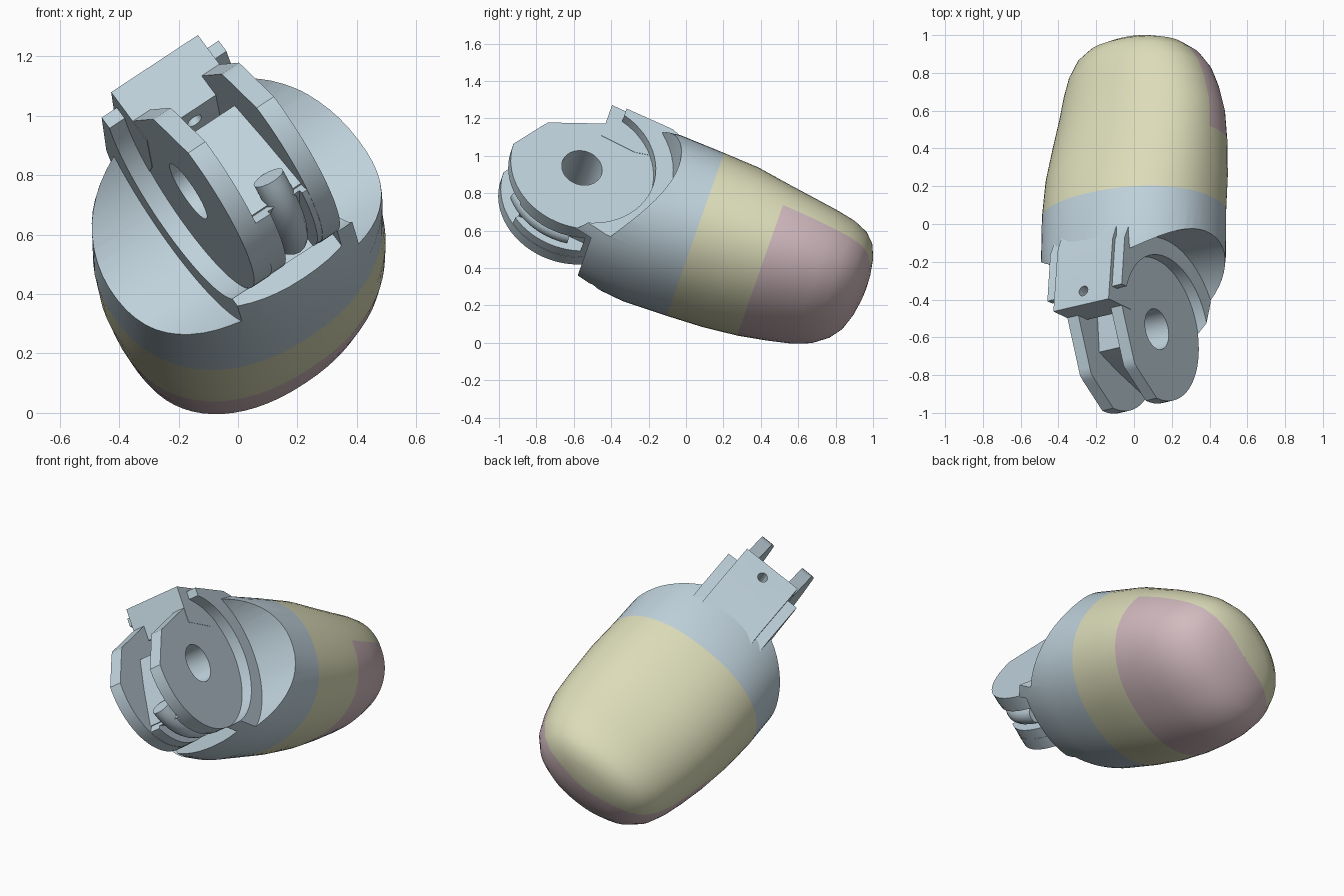
import bpy, bmesh
from math import sin, cos, pi, radians, copysign
from mathutils import Matrix, Vector

cube = bpy.data.objects.get("Cube")
if cube:
    bpy.data.objects.remove(cube, do_unlink=True)

# Finger frame: local x = hinge axis, y = toward the tip, z = nail side
across = Vector((0.82, 0.19, 0.54)).normalized()
along = Vector((0, 0.943, -0.333)).normalized()
along = (along - across * along.dot(across)).normalized()
nail = across.cross(along)
FRAME = Matrix.Translation((0, 0.05, 0.58)) @ Matrix((across, along, nail)).transposed().to_4x4()
HY, HZ = -0.69, 0.04          # hinge centre


def material(name, color):
    m = bpy.data.materials.new(name)
    m.use_nodes = True
    m.diffuse_color = (*color, 1)
    bsdf = m.node_tree.nodes["Principled BSDF"]
    bsdf.inputs["Base Color"].default_value = (*color, 1)
    bsdf.inputs["Roughness"].default_value = 0.7
    return m


grey = material("pale blue grey", (0.52, 0.64, 0.71))
cream = material("cream yellow", (0.72, 0.72, 0.49))
pink = material("dusty pink", (0.64, 0.49, 0.52))


def add_object(name, bm, mats=(grey,)):
    bmesh.ops.recalc_face_normals(bm, faces=bm.faces)
    mesh = bpy.data.meshes.new(name)
    bm.to_mesh(mesh)
    bm.free()
    for m in mats:
        mesh.materials.append(m)
    ob = bpy.data.objects.new(name, mesh)
    bpy.context.collection.objects.link(ob)
    ob.matrix_world = FRAME
    return ob


def prism(name, outline, x0, x1):
    """Extrude a (y, z) outline along the hinge axis."""
    bm = bmesh.new()
    face = bm.faces.new([bm.verts.new((x0, y, z)) for y, z in outline])
    new = bmesh.ops.extrude_face_region(bm, geom=[face])["geom"]
    verts = [g for g in new if isinstance(g, bmesh.types.BMVert)]
    bmesh.ops.translate(bm, verts=verts, vec=(x1 - x0, 0, 0))
    return add_object(name, bm)


def box_outline(y0, y1, z0, z1):
    return [(y0, z0), (y1, z0), (y1, z1), (y0, z1)]


def disc(r, flats=(), n=64):
    """Circle round the hinge, trimmed by flats given as (angle, distance)."""
    pts = []
    for i in range(n):
        t = 2 * pi * i / n
        reach = r
        for angle, dist in flats:
            facing = cos(t - radians(angle))
            if facing > 0:
                reach = min(reach, dist / facing)
        pts.append((HY + reach * cos(t), HZ + reach * sin(t)))
    return pts


def cut(ob, cutters):
    for c in cutters:
        c.hide_render = True
        mod = ob.modifiers.new("cut", "BOOLEAN")
        mod.operation, mod.solver, mod.object = "DIFFERENCE", "EXACT", c
    bpy.context.view_layer.update()
    graph = bpy.context.evaluated_depsgraph_get()
    mesh = bpy.data.meshes.new_from_object(ob.evaluated_get(graph))
    ob.modifiers.clear()
    ob.data = mesh


def smooth(ob, angle=32):
    bpy.ops.object.select_all(action="DESELECT")
    ob.select_set(True)
    bpy.context.view_layer.objects.active = ob
    bpy.ops.object.shade_smooth_by_angle(angle=radians(angle))


# Fingertip body: y, half width, half height, centre x, centre z
sections = [
    (-0.64, 0.44, 0.385, 0, 0.03), (-0.45, 0.48, 0.41, 0, 0.005), (-0.25, 0.495, 0.435, 0, 0.005),
    (0, 0.50, 0.42, 0, 0), (0.2, 0.50, 0.405, 0.01, -0.01),
    (0.39, 0.485, 0.375, 0.02, -0.025), (0.55, 0.465, 0.345, 0.03, -0.03),
    (0.68, 0.435, 0.325, 0.03, -0.025), (0.78, 0.40, 0.30, 0.03, -0.015),
    (0.86, 0.345, 0.26, 0.03, 0), (0.91, 0.275, 0.21, 0.03, 0.01),
    (0.94, 0.18, 0.14, 0.03, 0.02), (0.955, 0.08, 0.06, 0.03, 0.02),
    (0.958, 0.01, 0.008, 0.03, 0.02)]
N = 64


def superellipse(t):
    return [copysign(abs(f(t)) ** (2 / 2.2), f(t)) for f in (cos, sin)]


bm = bmesh.new()
rings = []
for y, rx, rz, cx, cz in sections:
    pts = [superellipse(2 * pi * i / N) for i in range(N)]
    rings.append([bm.verts.new((cx + rx * p, y, cz + rz * q)) for p, q in pts])
for k, (lo, hi) in enumerate(zip(rings, rings[1:])):
    for i in range(N):
        f = bm.faces.new((lo[i], lo[(i + 1) % N], hi[(i + 1) % N], hi[i]))
        # grey collar, cream sleeve and nail side, pink pad on the palm side
        palm = i >= N // 2 - 1 or i == 0
        f.material_index = 0 if k < 3 else (2 if k >= 5 and palm else 1)
bm.faces.new(rings[0])
bm.faces.new(rings[-1]).material_index = 2
body = add_object("fingertip_body", bm, (grey, cream, pink))

# Hinge lugs, web and palm-side filler between them
lugs = [prism(side + "_hinge_lug", disc(0.388, ((112, 0.285), (147, 0.325))), x0, x1)
        for side, x0, x1 in (("left", 0.105, 0.176), ("right", -0.176, -0.105))]
web = prism("hinge_web",
            [(-0.45, 0.2), (-0.8, 0.17), (-0.86, 0), (-0.92, -0.22), (-0.5, -0.27)],
            -0.108, 0.108)
arc = [radians(230 + 5 * i) for i in range(19)]
filler = prism("palm_web",
               [(HY + 0.386 * cos(t), HZ + 0.386 * sin(t)) for t in arc]
               + [(HY + 0.2 * cos(t), HZ + 0.2 * sin(t)) for t in reversed(arc)],
               -0.108, 0.108)

# Nail-side stop block and the neck behind it
block = prism("top_stop_block",
              [(-0.65, 0.28), (-0.65, 0.49), (-0.3, 0.452), (-0.18, 0.4), (-0.18, 0.3),
               (-0.45, 0.25)],
              -0.178, 0.178)
neck = prism("neck", [(-0.57, 0.2), (-0.57, 0.457), (-0.3, 0.43), (-0.18, 0.37), (-0.18, 0.2)],
             -0.24, 0.24)

# Cutters: bore, middle slot, palm and nail trims, side clearance, lug recesses
bore = prism("bore_cutter", disc(0.11), -0.6, 0.6)
slot = prism("slot_cutter", disc(0.37), -0.105, 0.105)
recesses = [prism("recess_cutter", disc(0.39), s * 0.175, s * 0.25) for s in (-1, 1)]
clearances = [prism("clearance_cutter", disc(0.485), s * 0.24, s * 0.8) for s in (-1, 1)]
trims = [prism("palm_trim_cutter", box_outline(-0.8, -0.52, -0.7, -0.2), -0.7, 0.17),
         prism("nail_trim_cutter", box_outline(-0.8, -0.57, 0.15, 0.7), -0.7, 0.7)]
bm = bmesh.new()
bmesh.ops.create_cone(bm, cap_ends=True, segments=24, radius1=0.028, radius2=0.028, depth=0.6,
                      matrix=Matrix.Translation((0.01, -0.57, 0.4)))
cord_hole = add_object("cord_hole_cutter", bm)

# Cord groove through the palm-side filler
groove = prism("groove_cutter", box_outline(-1.1, -0.55, -0.6, -0.24), -0.045, 0.085)

cut(body, [bore, slot, cord_hole] + recesses + clearances + trims)
cut(neck, [slot, cord_hole] + recesses)
for part in lugs + [web]:
    cut(part, [bore])
cut(block, [cord_hole])
cut(filler, [groove])
for c in [bore, slot, cord_hole, groove] + recesses + clearances + trims:
    bpy.data.objects.remove(c, do_unlink=True)

# Bent cord guide on the palm side of the hinge
bm = bmesh.new()
prev = None
for i in range(15):
    t = radians(216 + 4.5 * i)
    centre = Vector((0.02, HY + 0.325 * cos(t), HZ + 0.325 * sin(t)))
    out = Vector((0, cos(t), sin(t)))
    ring = [bm.verts.new(centre + 0.056 * (out * cos(a) + Vector((1, 0, 0)) * sin(a)))
            for a in [2 * pi * j / 16 for j in range(16)]]
    if prev:
        for j in range(16):
            bm.faces.new((prev[j], prev[(j + 1) % 16], ring[(j + 1) % 16], ring[j]))
    else:
        bm.faces.new(ring)
    prev = ring
bm.faces.new(prev)
guide = add_object("cord_guide", bm)

for part in lugs + [body, web, filler, block, neck, guide]:
    smooth(part)
